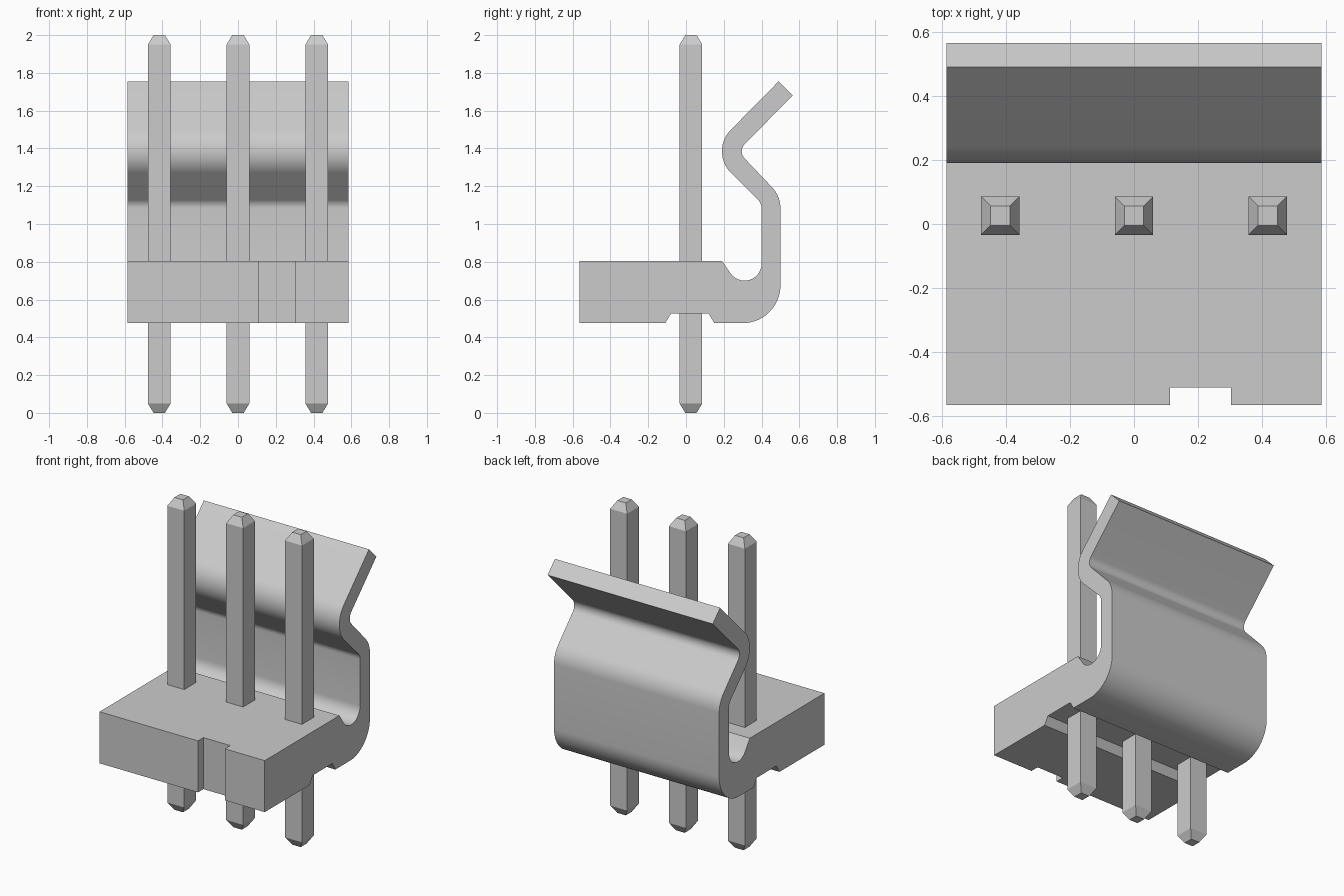
import bpy, bmesh, math

cube = bpy.data.objects.get("Cube")
if cube:
    bpy.data.objects.remove(cube, do_unlink=True)

# Single grey material
grey = bpy.data.materials.new("grey")
grey.use_nodes = True
GREY = (0.6, 0.6, 0.6, 1)
grey.diffuse_color = GREY
grey.node_tree.nodes["Principled BSDF"].inputs["Base Color"].default_value = GREY


def make_object(name, bm):
    bmesh.ops.recalc_face_normals(bm, faces=bm.faces)
    mesh = bpy.data.meshes.new(name)
    bm.to_mesh(mesh)
    bm.free()
    mesh.materials.append(grey)
    ob = bpy.data.objects.new(name, mesh)
    bpy.context.collection.objects.link(ob)
    return ob


def arc(cy, cz, r, start, end, n=10):
    """Points on an arc in the y-z plane, angles in degrees."""
    angles = [math.radians(start + (end - start) * i / n) for i in range(n + 1)]
    return [(cy + r * math.cos(a), cz + r * math.sin(a)) for a in angles]


def extrude_x(name, profile, x0, x1):
    bm = bmesh.new()
    face = bm.faces.new([bm.verts.new((x0, y, z)) for y, z in profile])
    ext = bmesh.ops.extrude_face_region(bm, geom=[face])
    verts = [v for v in ext["geom"] if isinstance(v, bmesh.types.BMVert)]
    bmesh.ops.translate(bm, verts=verts, vec=(x1 - x0, 0, 0))
    return make_object(name, bm)


# Housing: base block, underside channel and curved locking tab in one profile
profile = [(-0.565, 0.475), (-0.11, 0.475), (-0.08, 0.525), (0.12, 0.525), (0.15, 0.475)]
profile += arc(0.30, 0.675, 0.20, -90, 0, 14)       # outer heel
profile += arc(0.34, 1.084, 0.16, 0, 45)            # outer shoulder
profile += arc(0.35, 1.385, 0.055, 225, 135)        # inside of the waist
profile += [(0.565, 1.68), (0.49, 1.755)]           # tab tip
profile += arc(0.35, 1.385, 0.16, 135, 225, 14)     # outside of the waist
profile += arc(0.34, 1.084, 0.06, 45, 0)            # inner shoulder
profile += arc(0.31, 0.79, 0.09, 0, -145, 14)       # groove behind the block
profile += [(0.19, 0.805), (-0.565, 0.805)]
housing = extrude_x("housing", profile, -0.585, 0.585)

# Key notch cut in the front face
cutter = extrude_x("notch_cutter", [(-0.7, 0.3), (-0.51, 0.3), (-0.51, 1.0), (-0.7, 1.0)], 0.112, 0.302)
cutter.hide_render = True
cut = housing.modifiers.new("notch", 'BOOLEAN')
cut.object = cutter
cut.operation = 'DIFFERENCE'
cut.solver = 'EXACT'
bpy.context.view_layer.objects.active = housing
housing.select_set(True)
bpy.ops.object.modifier_apply(modifier="notch")
bpy.data.objects.remove(cutter, do_unlink=True)
bpy.ops.object.select_all(action='DESELECT')
housing.select_set(True)
bpy.ops.object.shade_smooth_by_angle(angle=math.radians(25))


def make_pin(name, x, y=0.026):
    """Square pin with a tapered tip at each end."""
    bm = bmesh.new()
    rings = []
    for z, h in ((0, 0.03), (0.05, 0.06), (1.95, 0.06), (2.0, 0.03)):
        rings.append([bm.verts.new((x + sx * h, y + sy * h, z))
                      for sx, sy in ((-1, -1), (1, -1), (1, 1), (-1, 1))])
    for a, b in zip(rings, rings[1:]):
        for i in range(4):
            j = (i + 1) % 4
            bm.faces.new((a[i], a[j], b[j], b[i]))
    bm.faces.new(rings[0])
    bm.faces.new(rings[-1])
    return make_object(name, bm)


# Row of three pins
for name, x in (("right_pin", -0.417), ("middle_pin", 0.0), ("left_pin", 0.417)):
    make_pin(name, x)
